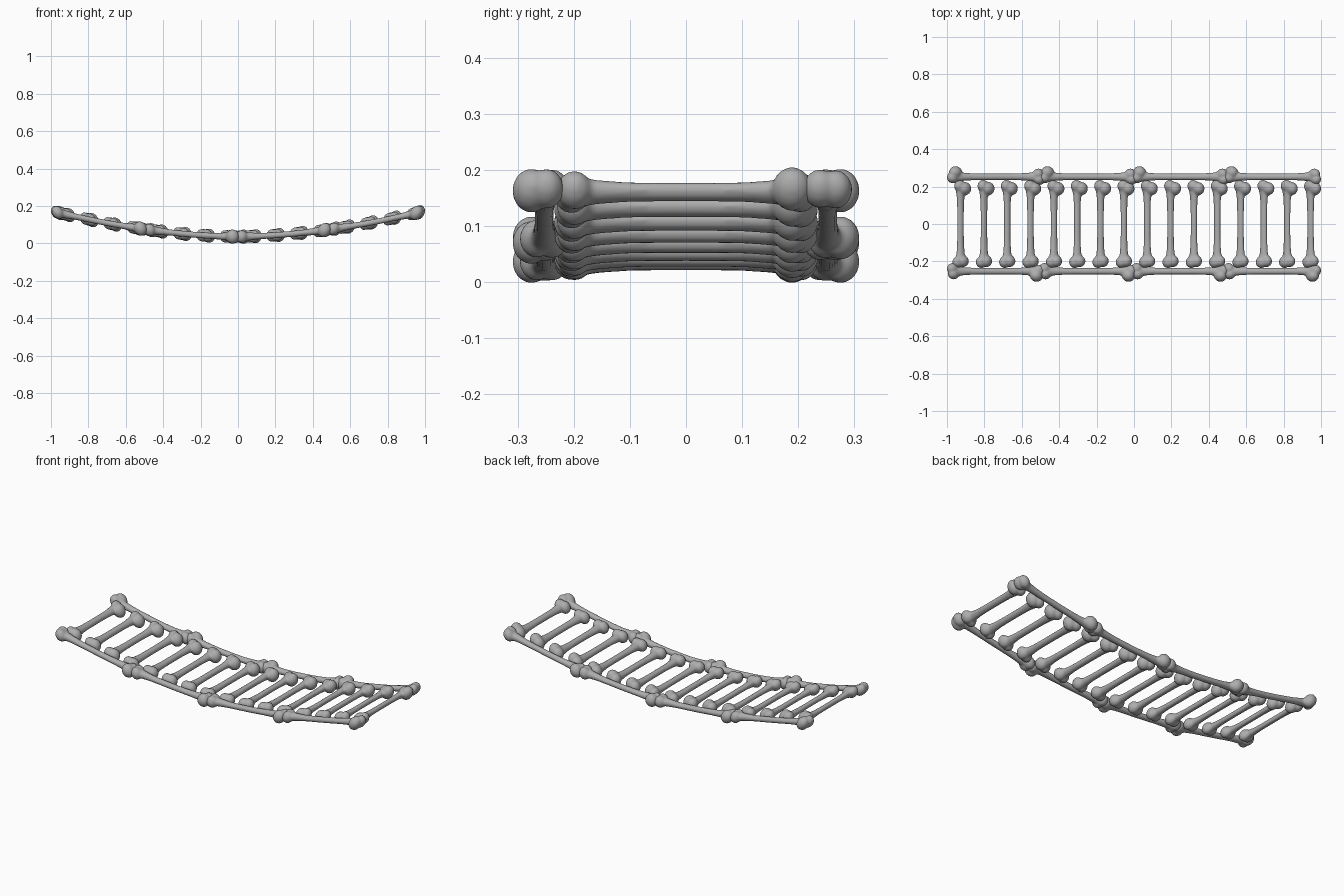
import bpy
import bmesh
import math
from mathutils import Matrix, Vector

cube = bpy.data.objects.get("Cube")
if cube:
    bpy.data.objects.remove(cube, do_unlink=True)

# One plain grey for everything
grey = bpy.data.materials.new("bone grey")
grey.use_nodes = True
colour = (0.42, 0.42, 0.42, 1)
grey.diffuse_color = colour
grey.node_tree.nodes["Principled BSDF"].inputs["Base Color"].default_value = colour


def sag(x):
    """Height of the hanging bridge at x."""
    return 0.036 + 0.138 * abs(x) ** 1.8


def add_shaft(bm, length, sides=20):
    """Slim shaft that flares towards both ends."""
    half = length / 2 - 0.03
    rings = []
    steps = 24
    for i in range(steps + 1):
        t = 2 * i / steps - 1
        r = 0.0165 + 0.013 * abs(t) ** 4
        rings.append([bm.verts.new((t * half,
                                    r * 1.08 * math.cos(a * math.tau / sides),
                                    r * math.sin(a * math.tau / sides)))
                      for a in range(sides)])
    for a, b in zip(rings, rings[1:]):
        for j in range(sides):
            k = (j + 1) % sides
            bm.faces.new((a[j], a[k], b[k], b[j]))
    bm.faces.new(rings[0][::-1])
    bm.faces.new(rings[-1])


def add_lobe(bm, x, y, r):
    place = Matrix.Translation((x, y, 0)) @ Matrix.Diagonal((1.05, 1, 1.12, 1))
    bmesh.ops.create_uvsphere(bm, u_segments=24, v_segments=16, radius=r, matrix=place)


def make_bone(length):
    """Shaft and knuckle lobes fused into one smooth skin."""
    bm = bmesh.new()
    add_shaft(bm, length)
    end = length / 2
    # rounded head end
    add_lobe(bm, -end + 0.046, 0.023, 0.034)
    add_lobe(bm, -end + 0.032, -0.004, 0.031)
    # twin knuckle end
    add_lobe(bm, end - 0.036, 0.014, 0.030)
    add_lobe(bm, end - 0.031, -0.014, 0.030)
    bmesh.ops.recalc_face_normals(bm, faces=bm.faces)
    mesh = bpy.data.meshes.new("bone_source")
    bm.to_mesh(mesh)
    bm.free()
    source = bpy.data.objects.new("bone_source", mesh)
    bpy.context.collection.objects.link(source)
    remesh = source.modifiers.new("fuse", 'REMESH')
    remesh.mode = 'VOXEL'
    remesh.voxel_size = 0.006
    smooth = source.modifiers.new("soften", 'SMOOTH')
    smooth.factor = 0.5
    smooth.iterations = 4
    graph = bpy.context.evaluated_depsgraph_get()
    result = bpy.data.meshes.new_from_object(source.evaluated_get(graph))
    bpy.data.objects.remove(source, do_unlink=True)
    result.materials.clear()
    result.materials.append(grey)
    return result


def place_bone(name, source, x, y, turn, shift=0):
    """Turn and move a copy of a bone, then bend it to the sag."""
    mesh = source.copy()
    mesh.name = name
    matrix = (Matrix.Translation((x, y, 0)) @ Matrix.Rotation(turn, 4, 'Z')
              @ Matrix.Translation((0, shift, 0)))
    mesh.transform(matrix)
    for v in mesh.vertices:
        v.co += Vector((0, 0, sag(v.co.x)))
    mesh.shade_smooth()
    obj = bpy.data.objects.new(name, mesh)
    bpy.context.collection.objects.link(obj)


# Side rails, four overlapping bones each
rail = make_bone(0.525)
for i in range(4):
    x = -0.7375 + 0.4917 * i
    place_bone(f"back_rail_{i + 1}", rail, x, 0.2525, 0)
    place_bone(f"front_rail_{i + 1}", rail, x, -0.2525, math.pi)

# Rungs across the bridge
rung = make_bone(0.47)
for i in range(16):
    place_bone(f"rung_{i + 1}", rung, -0.92 + 0.1247 * i, 0, -math.pi / 2, -0.007)

# Remove the unplaced bone meshes
for mesh in (rail, rung):
    bpy.data.meshes.remove(mesh)
